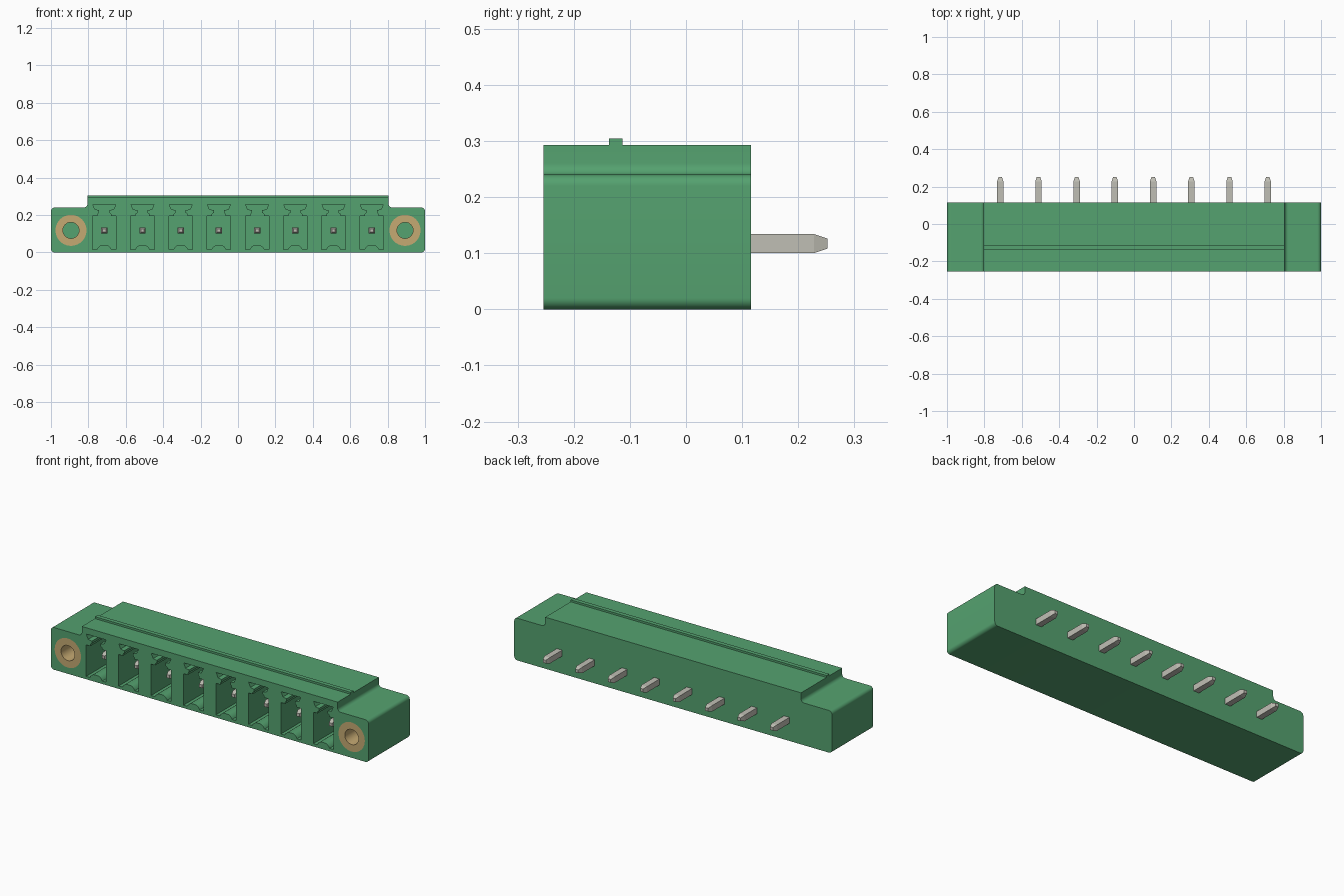
import bpy
import bmesh
import math

cube = bpy.data.objects.get("Cube")
if cube:
    bpy.data.objects.remove(cube, do_unlink=True)

FRONT, BACK = -0.254, 0.116
PITCH, PIN_Z = 0.2043, 0.117
SCREW_X, SCREW_Z, SCREW_END = 0.893, 0.118, -0.05
PIN_XS = [(i - 3.5) * PITCH for i in range(8)]


def material(name, rgb):
    mat = bpy.data.materials.new(name)
    mat.use_nodes = True
    mat.diffuse_color = (*rgb, 1)
    mat.node_tree.nodes["Principled BSDF"].inputs["Base Color"].default_value = (*rgb, 1)
    return mat


GREEN = material("green plastic", (0.09, 0.36, 0.16))
BRASS = material("brass", (0.56, 0.40, 0.17))
METAL = material("tinned metal", (0.53, 0.52, 0.46))


def arc(cx, cz, r, start, end, steps=8):
    angles = [math.radians(start + (end - start) * i / steps) for i in range(steps + 1)]
    return [(cx + r * math.cos(a), cz + r * math.sin(a)) for a in angles]


def loft(bm, sections, closed=False):
    """Skin a list of (y, outline) sections; cap the ends or join them in a loop."""
    rings = [[bm.verts.new((x, y, z)) for x, z in pts] for y, pts in sections]
    pairs = list(zip(rings, rings[1:]))
    if closed:
        pairs.append((rings[-1], rings[0]))
    else:
        bm.faces.new(rings[0])
        bm.faces.new(rings[-1])
    n = len(rings[0])
    for a, b in pairs:
        for i in range(n):
            j = (i + 1) % n
            bm.faces.new((a[i], a[j], b[j], b[i]))


def finish(name, bm, mat):
    bmesh.ops.recalc_face_normals(bm, faces=bm.faces)
    mesh = bpy.data.meshes.new(name)
    bm.to_mesh(mesh)
    bm.free()
    mesh.materials.append(mat)
    obj = bpy.data.objects.new(name, mesh)
    bpy.context.collection.objects.link(obj)
    return obj


def activate(obj):
    bpy.ops.object.select_all(action="DESELECT")
    obj.select_set(True)
    bpy.context.view_layer.objects.active = obj


def smooth(obj):
    activate(obj)
    bpy.ops.object.shade_smooth_by_angle(angle=math.radians(35))


def mirrored(half):
    return half + [(-x, z) for x, z in reversed(half)]


# Housing: flanged outline extruded front to back
r = 0.02
outline = mirrored(
    arc(1 - r, r, r, -90, 0)
    + arc(1 - r, 0.24 - r, r, 0, 90)
    + arc(0.805 + r, 0.24 + r, r, 270, 180)
    + [(0.805, 0.293)])
bm = bmesh.new()
loft(bm, [(FRONT, outline), (BACK, outline)])
housing = finish("housing", bm, GREEN)

# Cutter: keyed contact chambers and screw insert bores
chamber = mirrored(
    arc(0, 0.0, 0.042, 68, 23, 6)
    + [(0.063, 0.016), (0.063, 0.195), (0.036, 0.195), (0.036, 0.205),
       (0.027, 0.212), (0.027, 0.226), (0.05, 0.23), (0.062, 0.257)])
bm = bmesh.new()
for px in PIN_XS:
    shape = [(px + x, z) for x, z in chamber]
    loft(bm, [(FRONT - 0.05, shape), (0.05, shape)])
for side in (-1, 1):
    bore = arc(side * SCREW_X, SCREW_Z, 0.083, 0, 360, 40)[:-1]
    loft(bm, [(FRONT - 0.05, bore), (SCREW_END, bore)])
cutter = finish("chamber_cutter", bm, GREEN)
cutter.hide_render = True

cut = housing.modifiers.new("chambers", "BOOLEAN")
cut.operation = "DIFFERENCE"
cut.solver = "EXACT"
cut.object = cutter
activate(housing)
bpy.ops.object.modifier_apply(modifier=cut.name)
bpy.data.objects.remove(cutter, do_unlink=True)
smooth(housing)

# Locking ridge along the top
rib = [(-0.805, 0.29), (0.805, 0.29), (0.805, 0.304), (-0.805, 0.304)]
bm = bmesh.new()
loft(bm, [(-0.137, rib), (-0.113, rib)])
finish("locking_ridge", bm, GREEN)

# Brass screw inserts in the flanges
for side, label in ((-1, "right"), (1, "left")):
    outer, inner = [arc(side * SCREW_X, SCREW_Z, rad, 0, 360, 40)[:-1]
                    for rad in (0.083, 0.043)]
    bm = bmesh.new()
    loft(bm, [(FRONT, outer), (SCREW_END, outer), (SCREW_END, inner), (FRONT, inner)],
         closed=True)
    smooth(finish(label + "_screw_insert", bm, BRASS))


# Contact pins, tapered at both ends
def square(px, h):
    return [(px - h, PIN_Z - h), (px + h, PIN_Z - h),
            (px + h, PIN_Z + h), (px - h, PIN_Z + h)]


for i, px in enumerate(PIN_XS):
    bm = bmesh.new()
    loft(bm, [(y, square(px, h)) for y, h in
              ((-0.19, 0.009), (-0.166, 0.017), (0.228, 0.017), (0.252, 0.009))])
    finish("contact_pin_%d" % (i + 1), bm, METAL)
